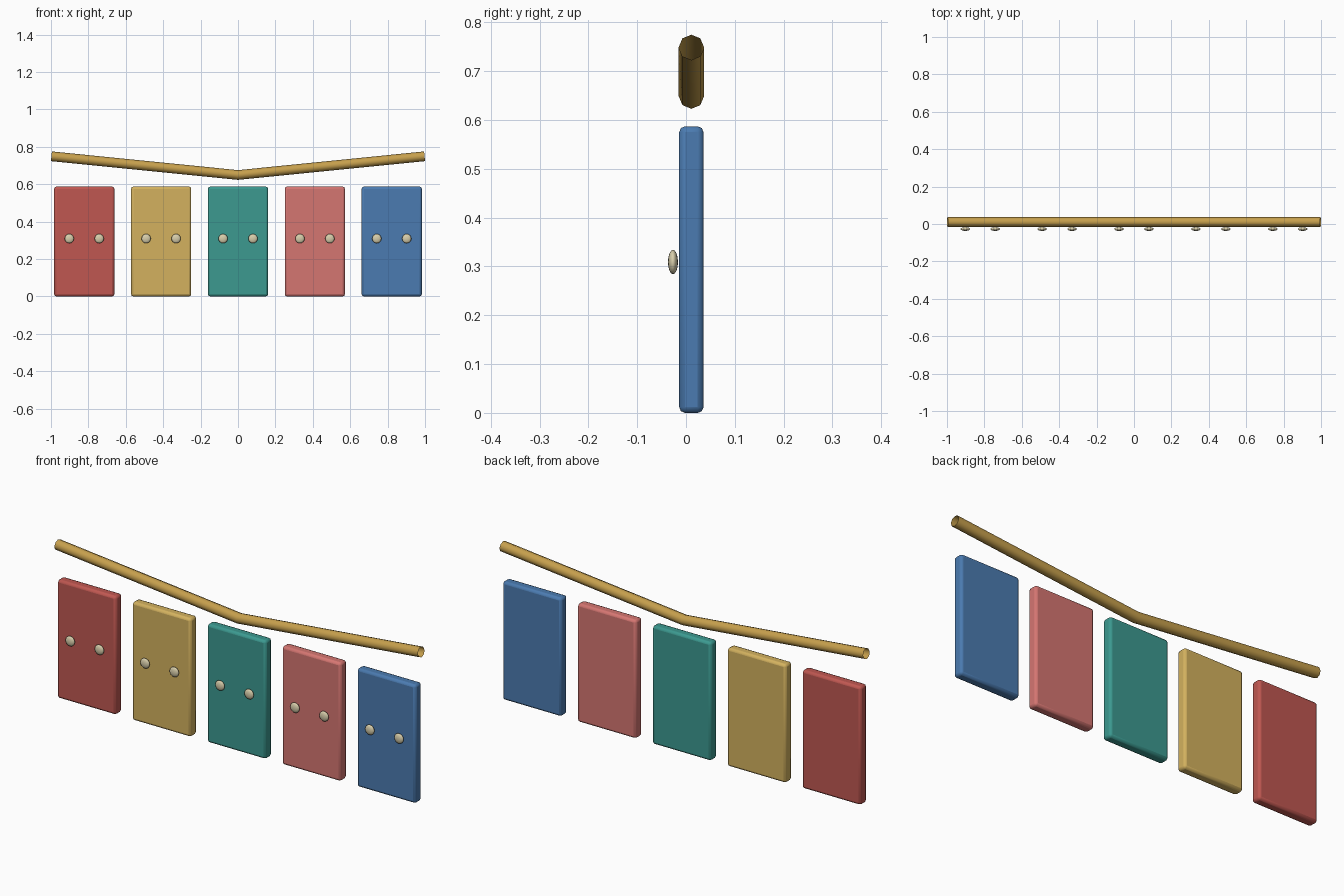
import bpy

if "Cube" in bpy.data.objects:
    bpy.data.objects.remove(bpy.data.objects["Cube"])

Y = 0.011                      # shared centre plane of panels and rail
W, T, H = 0.322, 0.05, 0.587   # panel width, thickness, height
PITCH = 0.411


def material(name, rgb):
    m = bpy.data.materials.new(name)
    m.diffuse_color = [(c / 255) ** 2.2 for c in rgb] + [1]
    m.use_nodes = True
    m.node_tree.nodes["Principled BSDF"].inputs["Base Color"].default_value = m.diffuse_color
    return m


def panel(name, x, mat):
    bpy.ops.mesh.primitive_cube_add(size=1, location=(x, Y, H / 2))
    ob = bpy.context.object
    ob.name = name
    ob.scale = (W, T, H)
    bpy.ops.object.transform_apply(location=False, rotation=False, scale=True)
    ob.data.materials.append(mat)
    bev = ob.modifiers.new("rounded_edges", 'BEVEL')
    bev.width = 0.012
    bev.segments = 2
    bpy.ops.object.shade_smooth_by_angle()


def stud(name, x, mat):
    bpy.ops.mesh.primitive_uv_sphere_add(segments=16, ring_count=8, radius=0.025,
                                         location=(x, -0.0267, 0.309))
    ob = bpy.context.object
    ob.name = name
    ob.scale = (1, 0.41, 1)
    bpy.ops.object.transform_apply(location=False, rotation=False, scale=True)
    ob.data.materials.append(mat)
    bpy.ops.object.shade_smooth()


# Five hanging panels, each with a pair of studs on the front
colours = [("red", (190, 88, 82)), ("gold", (210, 176, 95)), ("teal", (62, 152, 143)),
           ("pink", (212, 117, 113)), ("blue", (76, 122, 175))]
metal = material("stud_metal", (215, 205, 170))
for i, (label, rgb) in enumerate(colours):
    x = (i - 2) * PITCH
    panel(f"{label}_panel", x, material(label, rgb))
    for side, s in (("left", -1), ("right", 1)):
        stud(f"{label}_{side}_stud", x + s * 0.08, metal)

# Sagging open-ended eight-sided rail above the panels
curve = bpy.data.curves.new("rail", 'CURVE')
curve.dimensions = '3D'
curve.bevel_depth = 0.026
curve.bevel_resolution = 2
spline = curve.splines.new('POLY')
spline.points.add(2)
for p, (x, z) in zip(spline.points, [(-0.9975, 0.749), (0, 0.649), (0.9975, 0.749)]):
    p.co = (x, Y, z, 1)
rail = bpy.data.objects.new("rail", curve)
bpy.context.collection.objects.link(rail)
curve.materials.append(material("rail_tan", (197, 158, 78)))
